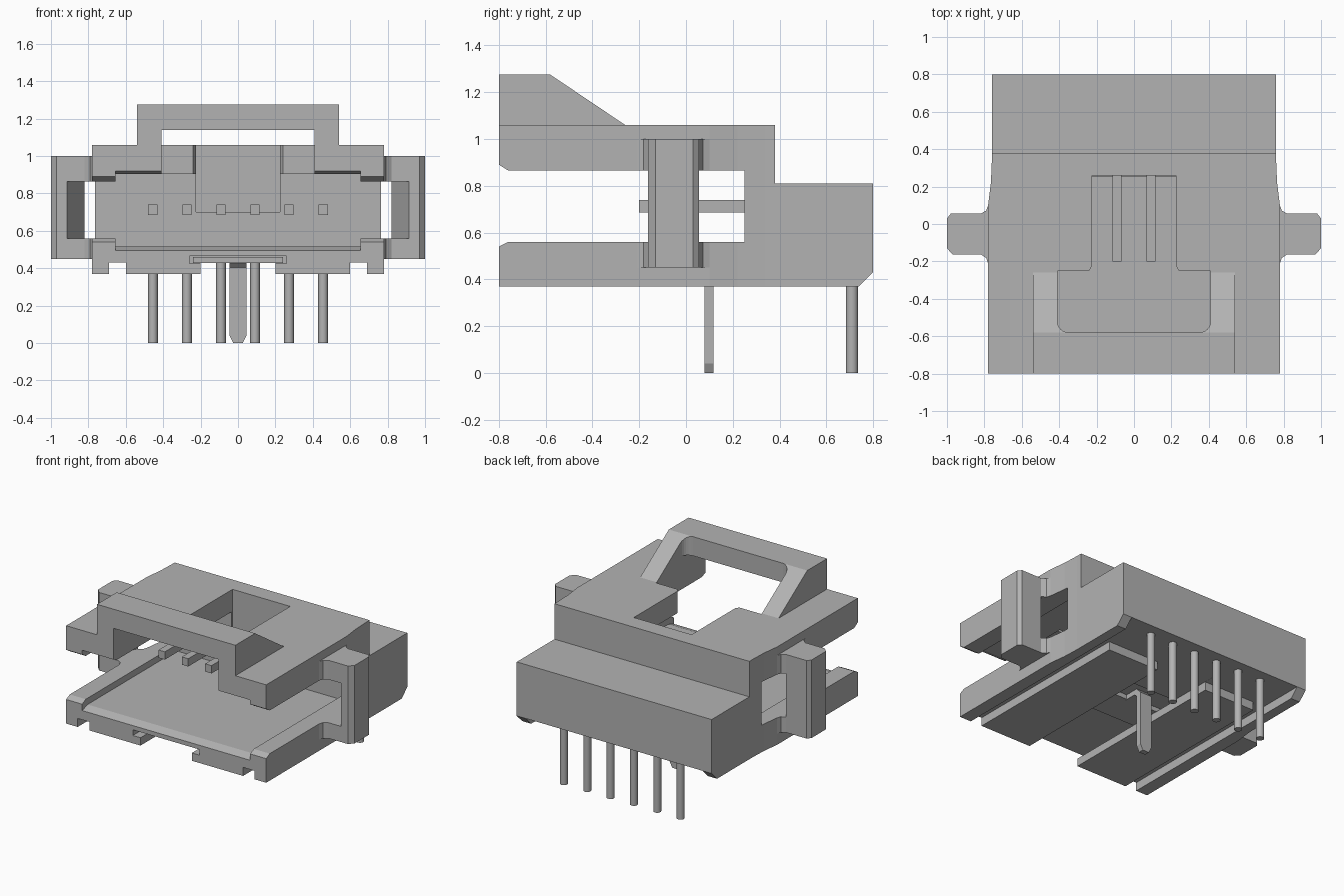
import bpy, bmesh, math

if "Cube" in bpy.data.objects:
    bpy.data.objects.remove(bpy.data.objects["Cube"], do_unlink=True)

grey = bpy.data.materials.new("plain grey")
grey.use_nodes = True
COLOUR = (0.45, 0.45, 0.45, 1)
grey.diffuse_color = COLOUR
grey.node_tree.nodes["Principled BSDF"].inputs["Base Color"].default_value = COLOUR


def prism(name, points, axis, lo, hi):
    """Extrude a 2D outline along an axis: x uses (y, z), y uses (x, z), z uses (x, y)."""
    place = {"x": lambda p, t: (t, p[0], p[1]),
             "y": lambda p, t: (p[0], t, p[1]),
             "z": lambda p, t: (p[0], p[1], t)}[axis]
    bm = bmesh.new()
    face = bm.faces.new([bm.verts.new(place(p, lo)) for p in points])
    top = bmesh.ops.extrude_face_region(bm, geom=[face])["geom"]
    shift = {"x": (hi - lo, 0, 0), "y": (0, hi - lo, 0), "z": (0, 0, hi - lo)}[axis]
    bmesh.ops.translate(bm, vec=shift, verts=[v for v in top if isinstance(v, bmesh.types.BMVert)])
    bmesh.ops.recalc_face_normals(bm, faces=bm.faces)
    mesh = bpy.data.meshes.new(name)
    bm.to_mesh(mesh)
    bm.free()
    mesh.materials.append(grey)
    obj = bpy.data.objects.new(name, mesh)
    bpy.context.collection.objects.link(obj)
    return obj


def box(name, x, y, z):
    return prism(name, [(x[0], y[0]), (x[1], y[0]), (x[1], y[1]), (x[0], y[1])], "z", *z)


def combine(obj, tool, operation="DIFFERENCE"):
    """Apply a boolean and discard the tool."""
    mod = obj.modifiers.new("bool", "BOOLEAN")
    mod.operation, mod.object, mod.solver = operation, tool, "EXACT"
    bpy.context.view_layer.objects.active = obj
    bpy.ops.object.modifier_apply(modifier=mod.name)
    bpy.data.objects.remove(tool, do_unlink=True)


def mirrored(points, side):
    return [(side * x, y) for x, y in points]


# Housing: C-shaped side profile with a stepped rear
housing = prism("housing", [
    (-0.8, 0.37), (0.74, 0.37), (0.8, 0.43), (0.8, 0.81), (0.38, 0.81), (0.38, 1.06),
    (-0.8, 1.06), (-0.8, 0.89), (-0.76, 0.865), (0.25, 0.865), (0.25, 0.56),
    (-0.76, 0.56), (-0.8, 0.54)], "x", -0.78, 0.78)

# Raised latch bridge with sloping arms
combine(housing, prism("bridge", [(-0.8, 1.0), (-0.26, 1.0), (-0.26, 1.06),
        (-0.58, 1.275), (-0.8, 1.275)], "x", -0.54, 0.54), "UNION")

# Mating cavity with bevelled mouth
combine(housing, prism("cavity", [
    (-0.9, 0.475), (-0.8, 0.495), (-0.74, 0.515), (0.25, 0.515), (0.25, 0.905),
    (-0.76, 0.905), (-0.8, 0.92), (-0.9, 0.96)], "x", -0.655, 0.655))

# Latch opening in the roof, with rounded front corners
corner = [(0.35 + 0.06 * math.cos(a), -0.52 + 0.06 * math.sin(a))
          for a in [-math.pi / 2 + i * math.pi / 12 for i in range(7)]]
half = corner + [(0.41, -0.25), (0.24, -0.25), (0.225, -0.225), (0.225, 0.26)]
combine(housing, prism("roof_cut", half + mirrored(half[::-1], -1), "z", 0.7, 1.4))
combine(housing, box("bridge_cut", (-0.41, 0.41), (-0.9, -0.5), (0.7, 1.14)))

# Underside: rail grooves, rear recess, centre channel and tab slot
for side in (-1, 1):
    combine(housing, box("groove_cut", sorted((side * 0.6, side * 0.69)), (-0.9, 0.6), (0.3, 0.43)))
combine(housing, box("recess_cut", (-0.69, 0.69), (0.47, 0.9), (0.3, 0.43)))
combine(housing, box("channel_cut", (-0.2, 0.2), (-0.9, 0.6), (0.3, 0.431)))
combine(housing, box("slot_cut", (-0.26, 0.26), (-0.9, 0.16), (0.425, 0.465)))

# Taper the sides towards the rear
for side in (-1, 1):
    combine(housing, prism("taper_cut", mirrored(
        [(0.78, 0.1), (0.765, 0.22), (0.76, 0.34), (0.76, 0.9), (0.95, 0.9), (0.95, 0.1)], side),
        "z", 0.2, 1.3))

# Side loops standing off the housing
wing = [(0.72, -0.21), (0.78, -0.21), (0.79, -0.182), (0.82, -0.162), (0.97, -0.162),
        (1.0, -0.13), (1.0, 0.03), (0.98, 0.055), (0.82, 0.055), (0.79, 0.072), (0.78, 0.1), (0.72, 0.1)]
for side, label in ((1, "left"), (-1, "right")):
    loop = prism(label + "_side_loop", mirrored(wing, side), "z", 0.45, 1.0)
    combine(loop, prism("loop_cut", mirrored(
        [(0.6, -0.3), (0.92, -0.3), (0.915, -0.16), (0.82, 0.055), (0.82, 0.2), (0.6, 0.2)], side),
        "z", 0.56, 0.865))

# Six contacts: square blades inside, round tails below
for i in range(6):
    x = (i - 2.5) * 0.182
    box("contact_blade_%d" % (i + 1), (x - 0.025, x + 0.025), (-0.2, 0.27), (0.685, 0.74))
    ring = [(x + 0.026 * math.cos(k * math.pi / 8), 0.71 + 0.026 * math.sin(k * math.pi / 8))
            for k in range(16)]
    tail = prism("contact_tail_%d" % (i + 1), ring, "z", 0, 0.45)
    for poly in tail.data.polygons:
        poly.use_smooth = abs(poly.normal.z) < 0.5
    for edge in tail.data.edges:
        a, b = (tail.data.vertices[v].co.z for v in edge.vertices)
        edge.use_edge_sharp = abs(a - b) < 0.01

# Solder tab: anchor plate, bent neck and pointed leg
box("tab_plate", (-0.24, 0.24), (-0.25, -0.02), (0.428, 0.46))
prism("tab_neck", [(-0.03, 0.425), (0.06, 0.425), (0.08, 0.405), (0.08, 0.34), (0.118, 0.34),
                   (0.118, 0.42), (0.08, 0.46), (-0.03, 0.46)], "x", -0.045, 0.045)
prism("tab_leg", [(-0.025, 0), (0.025, 0), (0.045, 0.04), (0.045, 0.34), (-0.045, 0.34),
                  (-0.045, 0.04)], "y", 0.08, 0.118)
